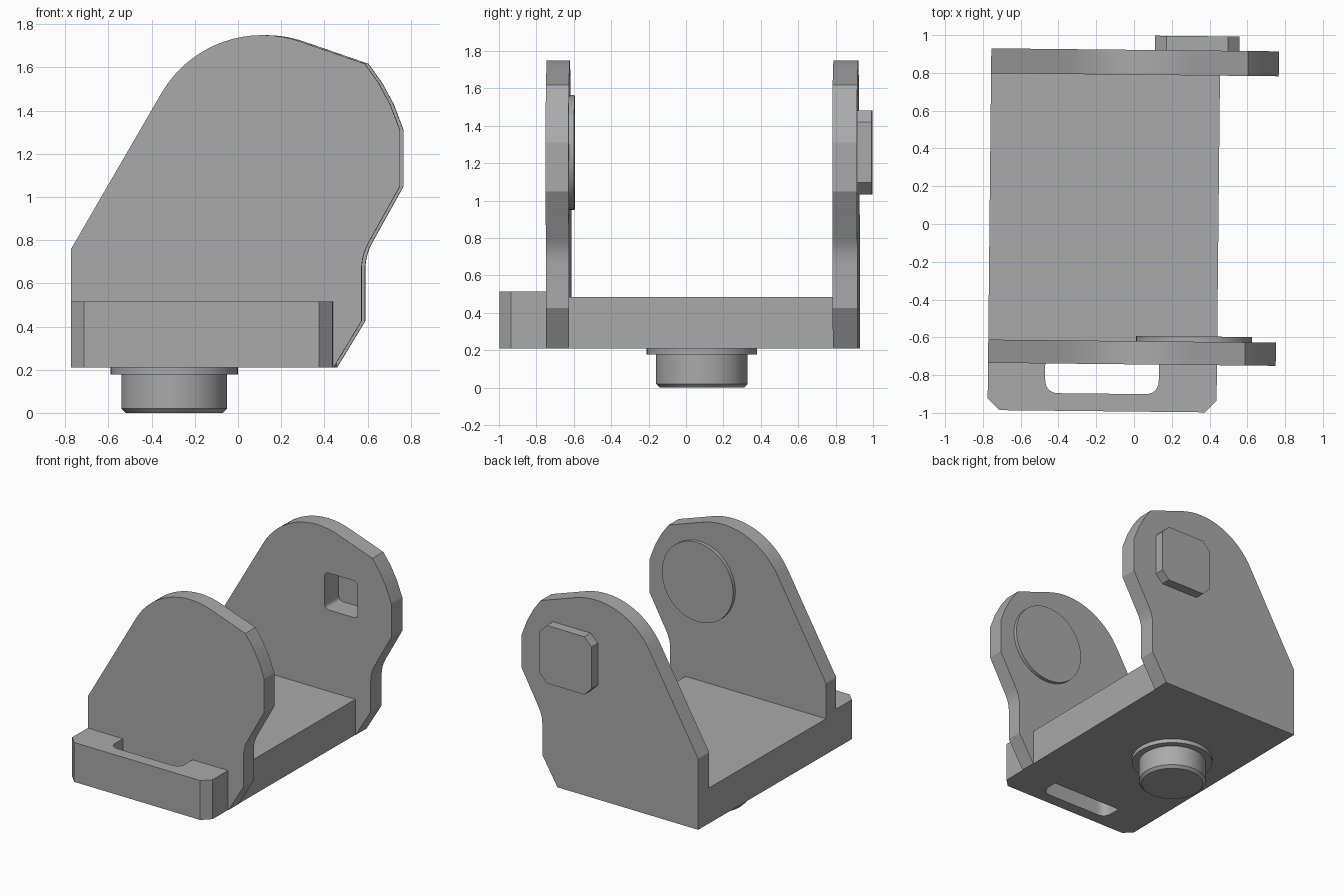
import bpy, bmesh
from math import sin, cos, radians
from mathutils import Matrix, Vector

cube = bpy.data.objects.get("Cube")
if cube:
    bpy.data.objects.remove(cube)

grey = bpy.data.materials.new("plain grey")
grey.use_nodes = True
grey.diffuse_color = (0.4, 0.4, 0.4, 1)
grey.node_tree.nodes["Principled BSDF"].inputs["Base Color"].default_value = grey.diffuse_color

# The whole bracket is turned very slightly about the vertical axis
TURN = Matrix.Rotation(radians(-0.6), 4, 'Z')


def finish(name, bm):
    bmesh.ops.recalc_face_normals(bm, faces=bm.faces)
    bm.transform(TURN)
    mesh = bpy.data.meshes.new(name)
    bm.to_mesh(mesh)
    bm.free()
    mesh.materials.append(grey)
    obj = bpy.data.objects.new(name, mesh)
    bpy.context.collection.objects.link(obj)
    return obj


def prism(name, outline, axis, lo, hi):
    """Extrude a closed outline along y (points are x, z) or z (points are x, y)."""
    bm = bmesh.new()
    rings = []
    for d in (lo, hi):
        rings.append([bm.verts.new((u, d, v) if axis == 'y' else (u, v, d)) for u, v in outline])
    a, b = rings
    bm.faces.new(a)
    bm.faces.new(b)
    n = len(a)
    for i in range(n):
        j = (i + 1) % n
        bm.faces.new((a[i], a[j], b[j], b[i]))
    return finish(name, bm)


def soften(points):
    """Points are (u, v, cut, steps): one step chamfers a corner, more round it."""
    out = []
    for i, (u, v, cut, steps) in enumerate(points):
        p = Vector((u, v))
        if not cut:
            out.append(p)
            continue
        start = p + (Vector(points[i - 1][:2]) - p).normalized() * cut
        end = p + (Vector(points[(i + 1) % len(points)][:2]) - p).normalized() * cut
        for k in range(steps + 1):
            t = k / steps
            out.append(start * (1 - t) ** 2 + p * (2 * t * (1 - t)) + end * t ** 2)
    return out


def square(x, z, half, cut, steps):
    return soften([(x + sx * half, z + sz * half, cut, steps)
                   for sx, sz in ((-1, -1), (1, -1), (1, 1), (-1, 1))])


def circle(x, z, r, first=0, last=360, steps=64, closed=True):
    count = steps if closed else steps + 1
    angles = [radians(first + (last - first) * k / steps) for k in range(count)]
    return [(x + r * cos(a), z + r * sin(a)) for a in angles]


LEFT, RIGHT, BOTTOM = -0.765, 0.447, 0.21
PIVOT_X, PIVOT_Z = 0.325, 1.258

# Floor between the two side plates
prism("base_floor", [(LEFT, -0.62), (RIGHT, -0.62), (RIGHT, 0.79), (LEFT, 0.79)],
      'z', BOTTOM, 0.485)

# Front lip with chamfered corners and a slot against the plate
lip = soften([(LEFT, -0.993, 0.062, 1), (RIGHT, -0.993, 0.062, 1),
              (RIGHT, -0.743, 0, 0), (0.14, -0.743, 0, 0),
              (0.14, -0.9, 0.075, 6), (-0.462, -0.9, 0.075, 6),
              (-0.462, -0.743, 0, 0), (LEFT, -0.743, 0, 0)])
prism("front_lip", lip, 'z', BOTTOM, 0.515)

# Two upright plates sharing one outline
plate = [(p.x, p.y) for p in soften([
    (LEFT, BOTTOM, 0, 0), (0.45, BOTTOM, 0, 0), (0.58, 0.425, 0, 0),
    (0.58, 0.73, 0.07, 5), (0.758, 1.05, 0, 0), (0.758, 1.31, 0, 0),
    (0.712, 1.43, 0, 0), (0.658, 1.53, 0, 0), (0.595, 1.617, 0, 0)])]
plate += circle(0.12, 1.21, 0.54, 70, 150, 16, False)
plate.append((LEFT, 0.76))
prism("front_plate", plate, 'y', -0.743, -0.62)
back_plate = prism("back_plate", plate, 'y', 0.79, 0.922)

# Round pad inside the front plate, square boss outside the back plate
prism("round_pad", circle(PIVOT_X, PIVOT_Z, 0.307), 'y', -0.62, -0.592)
boss = prism("square_boss", square(PIVOT_X, PIVOT_Z, 0.224, 0.062, 1), 'y', 0.922, 0.998)

# Square pocket sunk through the back plate into the boss
cutter = prism("pocket_cutter", square(PIVOT_X, PIVOT_Z, 0.143, 0.04, 5), 'y', 0.7, 0.96)
cutter.hide_render = True
for obj in (back_plate, boss):
    mod = obj.modifiers.new("pocket", 'BOOLEAN')
    mod.operation = 'DIFFERENCE'
    mod.solver = 'EXACT'
    mod.object = cutter
    bpy.context.view_layer.objects.active = obj
    bpy.ops.object.modifier_apply(modifier=mod.name)
bpy.data.objects.remove(cutter)

# Flanged peg under the base, lathed from a radius and height profile
bm = bmesh.new()
rings = []
for r, z in ((0.225, 0), (0.245, 0.02), (0.245, 0.178), (0.295, 0.178), (0.295, BOTTOM)):
    rings.append([bm.verts.new((x, y, z)) for x, y in circle(-0.296, 0.082, r)])
for low, high in zip(rings, rings[1:]):
    for i in range(len(low)):
        bm.faces.new((low[i - 1], low[i], high[i], high[i - 1]))
bm.faces.new(rings[0])
bm.faces.new(rings[-1])
finish("bottom_peg", bm)

# Smooth the round parts and keep the edges crisp
for obj in bpy.context.collection.objects:
    if obj.type == 'MESH' and obj.data.materials and obj.data.materials[0] == grey:
        bpy.ops.object.select_all(action='DESELECT')
        obj.select_set(True)
        bpy.context.view_layer.objects.active = obj
        bpy.ops.object.shade_smooth_by_angle(angle=radians(20))
